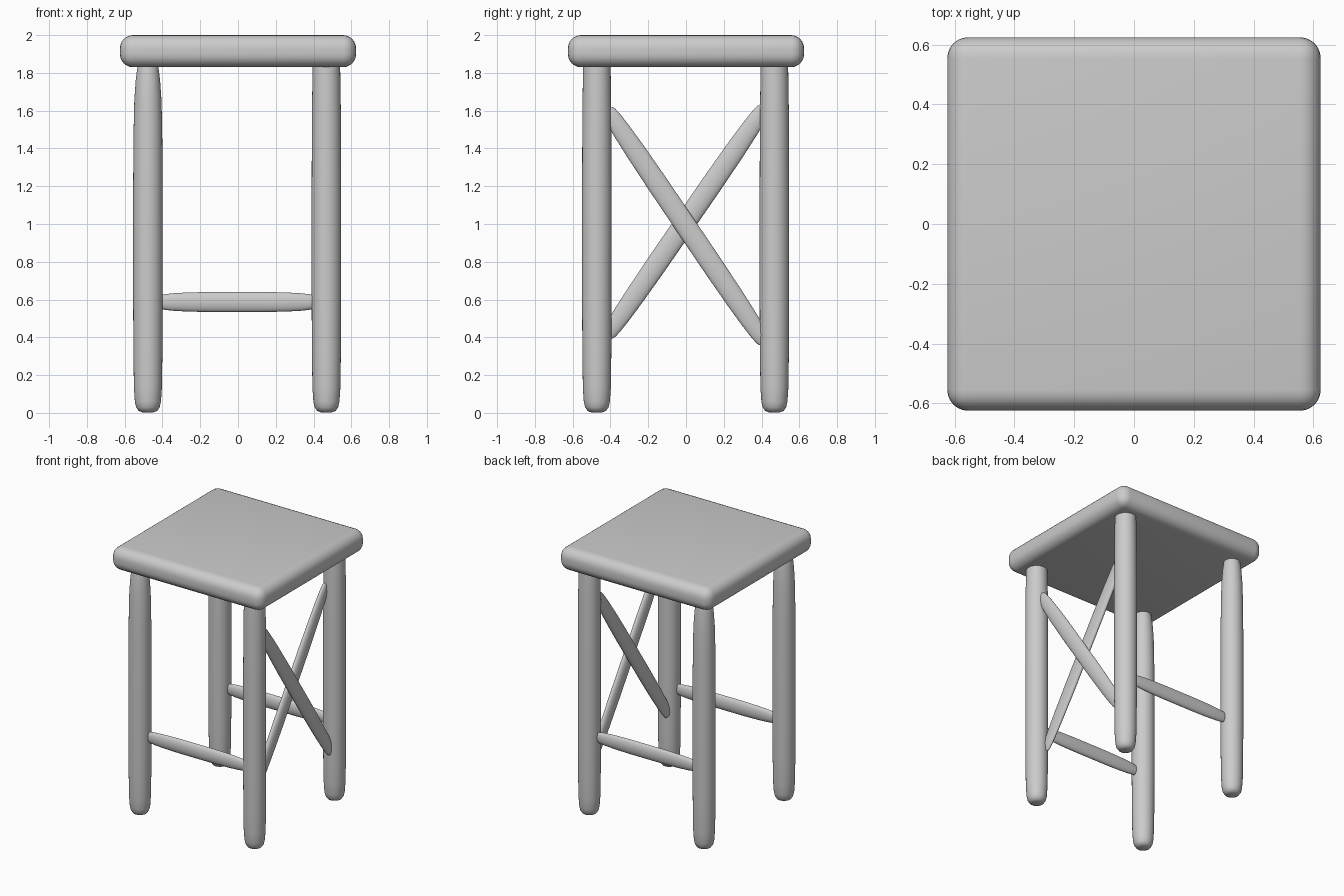
import bpy, bmesh, math
from mathutils import Vector

if "Cube" in bpy.data.objects:
    bpy.data.objects.remove(bpy.data.objects["Cube"])


def spindle(name, start, end, profile, wide, flat, sides=32):
    """Loft elliptical rings (fraction along axis, size) between two points."""
    start, end = Vector(start), Vector(end)
    wide, flat = Vector(wide), Vector(flat)
    bm = bmesh.new()
    rings = []
    for t, r in profile:
        c = start.lerp(end, t)
        rings.append([bm.verts.new(c + r * (math.cos(a) * wide + math.sin(a) * flat))
                      for a in (2 * math.pi * i / sides for i in range(sides))])
    for lo, hi in zip(rings, rings[1:]):
        for i in range(sides):
            j = (i + 1) % sides
            bm.faces.new((lo[i], lo[j], hi[j], hi[i]))
    bm.faces.new(rings[0])
    bm.faces.new(rings[-1])
    bmesh.ops.recalc_face_normals(bm, faces=bm.faces)
    return finish(name, bm)


def finish(name, bm):
    mesh = bpy.data.meshes.new(name)
    bm.to_mesh(mesh)
    bm.free()
    obj = bpy.data.objects.new(name, mesh)
    bpy.context.collection.objects.link(obj)
    for o in bpy.context.selected_objects:
        o.select_set(False)
    obj.select_set(True)
    bpy.context.view_layer.objects.active = obj
    bpy.ops.object.shade_smooth_by_angle(angle=math.radians(40))
    return obj


# Seat: thick square slab with fully rounded edges
bm = bmesh.new()
bmesh.ops.create_cube(bm, size=1)
bmesh.ops.scale(bm, vec=(1.25, 1.25, 0.17), verts=bm.verts)
bmesh.ops.translate(bm, vec=(0, 0, 1.915), verts=bm.verts)
bmesh.ops.bevel(bm, geom=bm.edges[:], offset=0.07, segments=6,
                profile=0.5, affect='EDGES')
finish("seat", bm)

# Legs: round posts with softened feet; the left pair narrows under the seat
foot = [(0.0, 0.03), (0.004, 0.049), (0.014, 0.062), (0.03, 0.069),
        (0.07, 0.074), (0.16, 0.0765), (0.3, 0.078), (0.65, 0.078)]
straight = foot + [(0.85, 0.0765), (0.97, 0.073), (1.0, 0.07)]
narrowed = foot + [(0.8, 0.0755), (0.88, 0.072), (0.94, 0.064), (0.975, 0.055), (1.0, 0.045)]
for side, x, prof in (("left", -0.477, narrowed), ("right", 0.468, straight)):
    for place, y in (("front", -0.472), ("back", 0.468)):
        spindle(f"{place}_{side}_leg", (x, y, 0.003), (x, y, 1.88), prof,
                (1, 0, 0), (0, 1, 0))

# Shared tapered shape of the rungs and braces
bar = [(0.0, 0.55), (0.012, 0.68), (0.04, 0.78), (0.09, 0.87), (0.18, 0.95), (0.32, 1.0)]
bar += [(1 - t, r) for t, r in reversed(bar)]

# Rungs: one at the front, one at the back
for place, y in (("front", -0.47), ("back", 0.468)):
    spindle(f"{place}_rung", (-0.42, y, 0.587), (0.41, y, 0.587), bar,
            (0, 0, 0.053), (0, 0.026, 0))

# Crossed braces on the right side, one lapped over the other
for name, x, z0, z1 in (("outer_brace", 0.476, 1.603, 0.375),
                        ("inner_brace", 0.438, 0.41, 1.615)):
    d = Vector((0, 0.83, z1 - z0)).normalized()
    spindle(name, (x, -0.415, z0), (x, 0.415, z1), bar,
            Vector((0, -d.z, d.y)) * 0.056, (0.025, 0, 0))
